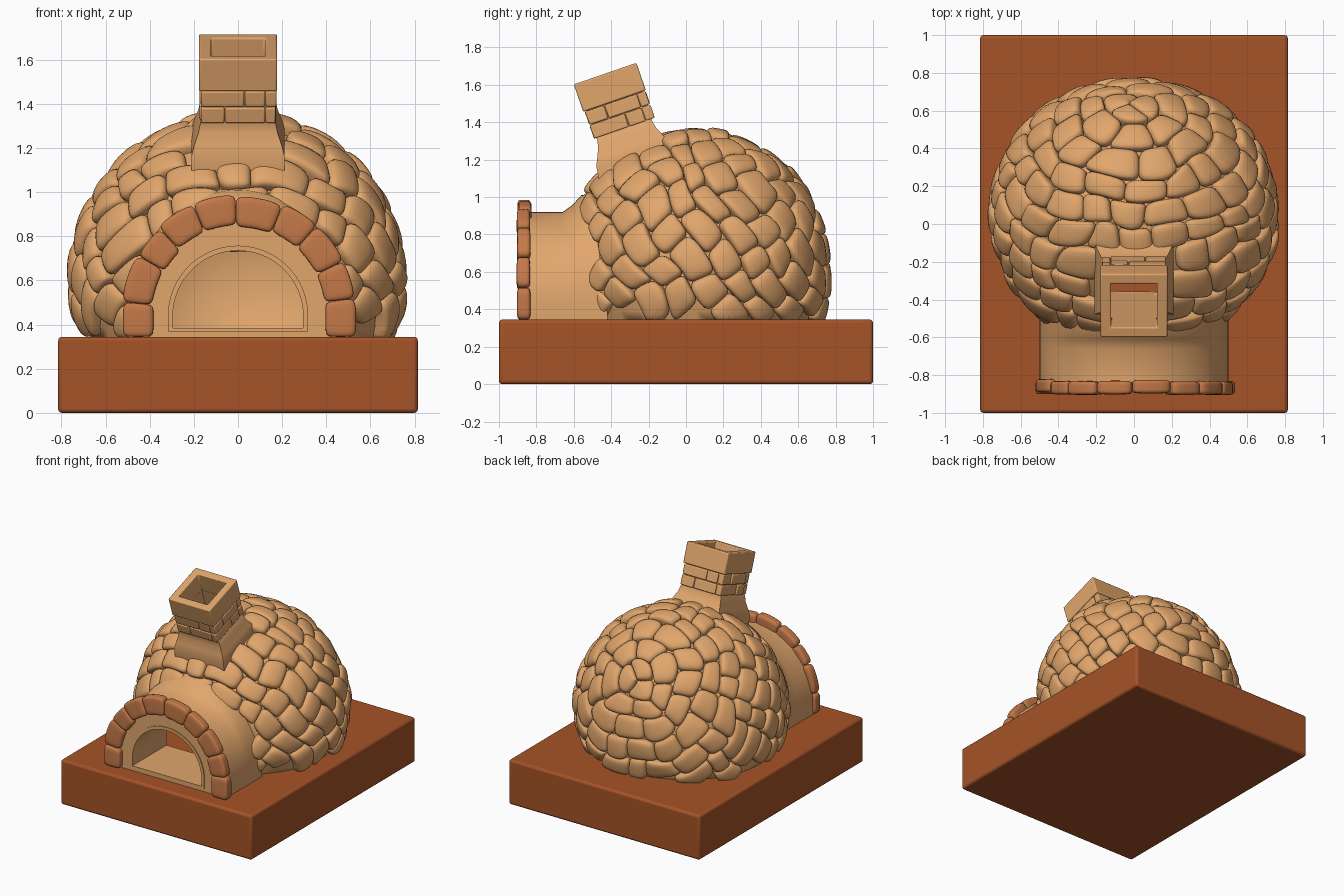
import bpy, bmesh, random
from math import pi, sin, cos, radians
from mathutils import Vector, Matrix, noise

if "Cube" in bpy.data.objects:
    bpy.data.objects.remove(bpy.data.objects["Cube"])

random.seed(4)


def material(name, rgb):
    m = bpy.data.materials.new(name)
    m.diffuse_color = (*rgb, 1)
    m.use_nodes = True
    m.node_tree.nodes["Principled BSDF"].inputs["Base Color"].default_value = m.diffuse_color
    return m


TAN = material("clay", (0.75, 0.38, 0.15))
BROWN = material("base_brown", (0.38, 0.087, 0.021))
RUST = material("arch_rust", (0.55, 0.19, 0.065))


def finish(name, bm, mat, bevel=0, angle=40, segments=3):
    bmesh.ops.recalc_face_normals(bm, faces=bm.faces)
    me = bpy.data.meshes.new(name)
    bm.to_mesh(me)
    bm.free()
    ob = bpy.data.objects.new(name, me)
    bpy.context.collection.objects.link(ob)
    me.materials.append(mat)
    if bevel:
        b = ob.modifiers.new("bevel", 'BEVEL')
        b.width, b.segments = bevel, segments
    bpy.ops.object.select_all(action='DESELECT')
    ob.select_set(True)
    bpy.context.view_layer.objects.active = ob
    bpy.ops.object.shade_smooth_by_angle(angle=radians(angle))
    return ob


def box(bm, lo, hi, mat=Matrix()):
    lo, hi = Vector(lo), Vector(hi)
    m = mat @ Matrix.Translation((lo + hi) / 2) @ Matrix.Diagonal((*(hi - lo), 1))
    bmesh.ops.create_cube(bm, size=1, matrix=m)


def pillow(bm, mapping, cuts=6, power=5):
    """Rounded cube in [-1,1]^3 bent into place by mapping(a, b, c)."""
    t = bmesh.new()
    bmesh.ops.create_cube(t, size=2)
    bmesh.ops.subdivide_edges(t, edges=t.edges, cuts=cuts, use_grid_fill=True)
    new = {}
    for v in t.verts:
        n = sum(abs(x) ** power for x in v.co) ** (1 / power)
        new[v] = bm.verts.new(mapping(*(v.co / n)))
    for f in t.faces:
        bm.faces.new([new[v] for v in f.verts])
    t.free()


def loft(bm, loops):
    """Skin a list of closed loops."""
    rings = [[bm.verts.new(p) for p in loop] for loop in loops]
    for r, s in zip(rings, rings[1:]):
        for i in range(len(r)):
            j = (i + 1) % len(r)
            bm.faces.new((r[i], r[j], s[j], s[i]))
    return rings


# base slab
bm = bmesh.new()
box(bm, (-0.815, -1, 0), (0.815, 1, 0.345))
finish("base_slab", bm, BROWN, bevel=0.018)

# chimney frame: leans forward from the dome
TOP = Matrix.Translation((0, -0.4325, 1.66)) @ Matrix.Rotation(radians(19), 4, 'X')
TOP_INV = TOP.inverted()

# dome stones: rings of pillows around an axis tilted to the back
C, R = Vector((0, 0.055, 0.6)), Vector((0.765, 0.72, 0.765))
AXIS, E1, E2 = Vector((0, 0.8, 0.6)), Vector((1, 0, 0)), Vector((0, 0.6, -0.8))


def dome_point(theta, phi, rho):
    d = AXIS * cos(theta) + (E1 * cos(phi) + E2 * sin(phi)) * sin(theta)
    d = (d + noise.noise_vector(d * 2.3) * 0.09).normalized()
    p = C + Vector(d * R) * rho
    p.z = max(p.z, 0.34)
    return p


bm = bmesh.new()
RINGS = 15
for ring in range(RINGS):
    t0, t1 = pi * ring / RINGS, pi * (ring + 1) / RINGS
    tm = (t0 + t1) / 2
    count = max(3, round(2 * pi * sin(tm) * 0.75 / 0.205))
    start = random.uniform(0, 2 * pi)
    edges = [start + 2 * pi * (i + random.uniform(-0.17, 0.17)) / count for i in range(count)]
    edges.append(edges[0] + 2 * pi)
    for p0, p1 in zip(edges, edges[1:]):
        c = dome_point(tm, (p0 + p1) / 2, 1)
        local = TOP_INV @ c
        if c.z < 0.345 or (abs(c.x) < 0.44 and c.z < 0.83 and c.y < -0.3):
            continue
        if abs(local.x) < 0.17 and abs(local.y) < 0.17:
            continue
        lift = random.uniform(-0.008, 0.012)
        tilt = random.uniform(-0.012, 0.012)

        def place(a, b, h):
            th = tm + a * (t1 - t0) * 0.51
            ph = (p0 + p1) / 2 + b * (p1 - p0) * 0.505
            return dome_point(max(th, 0.005), ph, 0.925 + 0.07 * h + lift + tilt * a
                              + 0.012 * (1 - b * b))
        pillow(bm, place, cuts=6, power=4.5)
finish("dome_stones", bm, TAN, angle=80)


# arched tunnel with raised opening frame
def arch(half, y, bottom, zc, flare=0, n=32):
    pts = [(-half, y, bottom)]
    for i in range(n + 1):
        a = pi - pi * i / n
        pts.append((half * cos(a), y, zc + (half + flare) * sin(a)))
    return pts + [(half, y, bottom)]


bm = bmesh.new()
loft(bm, [arch(0.5, -0.42, 0.345, 0.42, 0.11), arch(0.5, -0.56, 0.345, 0.42, 0.09),
          arch(0.5, -0.61, 0.345, 0.42, 0.035), arch(0.5, -0.66, 0.345, 0.42),
          arch(0.5, -0.86, 0.345, 0.42), arch(0.318, -0.86, 0.368, 0.44),
          arch(0.318, -0.867, 0.368, 0.44), arch(0.295, -0.867, 0.385, 0.44),
          arch(0.295, -0.45, 0.385, 0.44)])
finish("entrance_tunnel", bm, TAN)

# ten rounded stones around the entrance
bm = bmesh.new()
ZC, RM, LEG = 0.45, 0.458, 0.105
TOTAL = pi * RM + 2 * LEG


def along(s, r):
    if s < LEG:
        return -r, ZC - LEG + s
    if s > TOTAL - LEG:
        return r, ZC - LEG + TOTAL - s
    a = pi - (s - LEG) / RM
    return r * cos(a), ZC + r * sin(a)


cuts_s = [TOTAL * (i + (random.uniform(-0.1, 0.1) if 0 < i < 10 else 0)) / 10 for i in range(11)]
for s0, s1 in zip(cuts_s, cuts_s[1:]):
    dr, dy = random.uniform(-0.008, 0.012), random.uniform(-0.008, 0.006)

    def place(a, b, h):
        x, z = along((s0 + s1) / 2 + a * (s1 - s0) * 0.5, RM + dr + b * 0.069)
        return x, -0.862 + dy + h * 0.036, z
    pillow(bm, place, cuts=7, power=6)
finish("entrance_arch_stones", bm, RUST, angle=80)


# chimney: square sections in the tilted frame
def square(half, z, half_y=None):
    hy = half_y or half
    return [TOP @ Vector((x * half, y * hy, z)) for x, y in ((-1, -1), (1, -1), (1, 1), (-1, 1))]


HOLE = 0.122
bm = bmesh.new()
loft(bm, [square(0.21, -0.52, 0.215), square(0.21, -0.45, 0.205), square(0.198, -0.41, 0.185),
          square(0.18, -0.36, 0.163), square(0.172, -0.32, 0.155), square(0.158, -0.30),
          square(0.158, -0.15), square(HOLE, -0.15), square(HOLE, -0.56)])
finish("chimney_neck", bm, TAN, angle=30)

bm = bmesh.new()
loft(bm, [square(0.177, -0.155), square(0.177, 0), square(HOLE, 0),
          square(HOLE, -0.155), square(0.177, -0.155)])
bmesh.ops.remove_doubles(bm, verts=bm.verts, dist=1e-5)
finish("chimney_cap", bm, TAN, bevel=0.008)

bm = bmesh.new()
for row in range(2):
    z0 = -0.312 + row * 0.078
    for side in range(4):
        m = TOP @ Matrix.Rotation(side * pi / 2, 4, 'Z')
        split = (-0.06, 0.03)[(row + side) % 2]
        for x0, x1 in ((-0.17, split), (split, 0.125)):
            out = 0.168 + random.uniform(0, 0.007)
            box(bm, (x0 + 0.002, -out, z0 + 0.002), (x1 - 0.002, -0.125, z0 + 0.076), m)
finish("chimney_bricks", bm, TAN, bevel=0.007, segments=2)

# hollow inner chamber, opened for the tunnel and the flue
bm = bmesh.new()
for scale in (0.935, 0.84):
    bmesh.ops.create_uvsphere(bm, u_segments=64, v_segments=32, radius=scale,
                              matrix=Matrix.Translation(C) @ Matrix.Diagonal((*R, 1)))
chamber = finish("inner_chamber", bm, TAN)
# inner sphere must face the cavity
bm = bmesh.new()
bm.from_mesh(chamber.data)
inner = [f for f in bm.faces if (Vector((f.calc_center_median() - C)[i] / R[i] for i in range(3))).length < 0.885]
for f in inner:
    if f.normal.dot(f.calc_center_median() - C) > 0:
        f.normal_flip()
bm.to_mesh(chamber.data)
bm.free()

cutters = []
bm = bmesh.new()
rings = loft(bm, [arch(0.30, -1.2, 0.30, 0.44), arch(0.30, -0.3, 0.30, 0.44)])
for r in rings:
    bm.faces.new(r)
cutters.append(finish("tunnel_cutter", bm, TAN))
bm = bmesh.new()
box(bm, (-HOLE, -HOLE, -0.75), (HOLE, HOLE, 0.1), TOP)
cutters.append(finish("flue_cutter", bm, TAN))
bm = bmesh.new()
box(bm, (-2, -2, -1), (2, 2, 0.34))
cutters.append(finish("floor_cutter", bm, TAN))
bpy.context.view_layer.objects.active = chamber
for cutter in cutters:
    cutter.hide_render = True
    mod = chamber.modifiers.new("cut", 'BOOLEAN')
    mod.operation, mod.solver, mod.object = 'DIFFERENCE', 'EXACT', cutter
    bpy.ops.object.modifier_move_to_index(modifier=mod.name, index=len(chamber.modifiers) - 1)
    bpy.ops.object.modifier_apply(modifier=mod.name)
for cutter in cutters:
    bpy.data.objects.remove(cutter)
